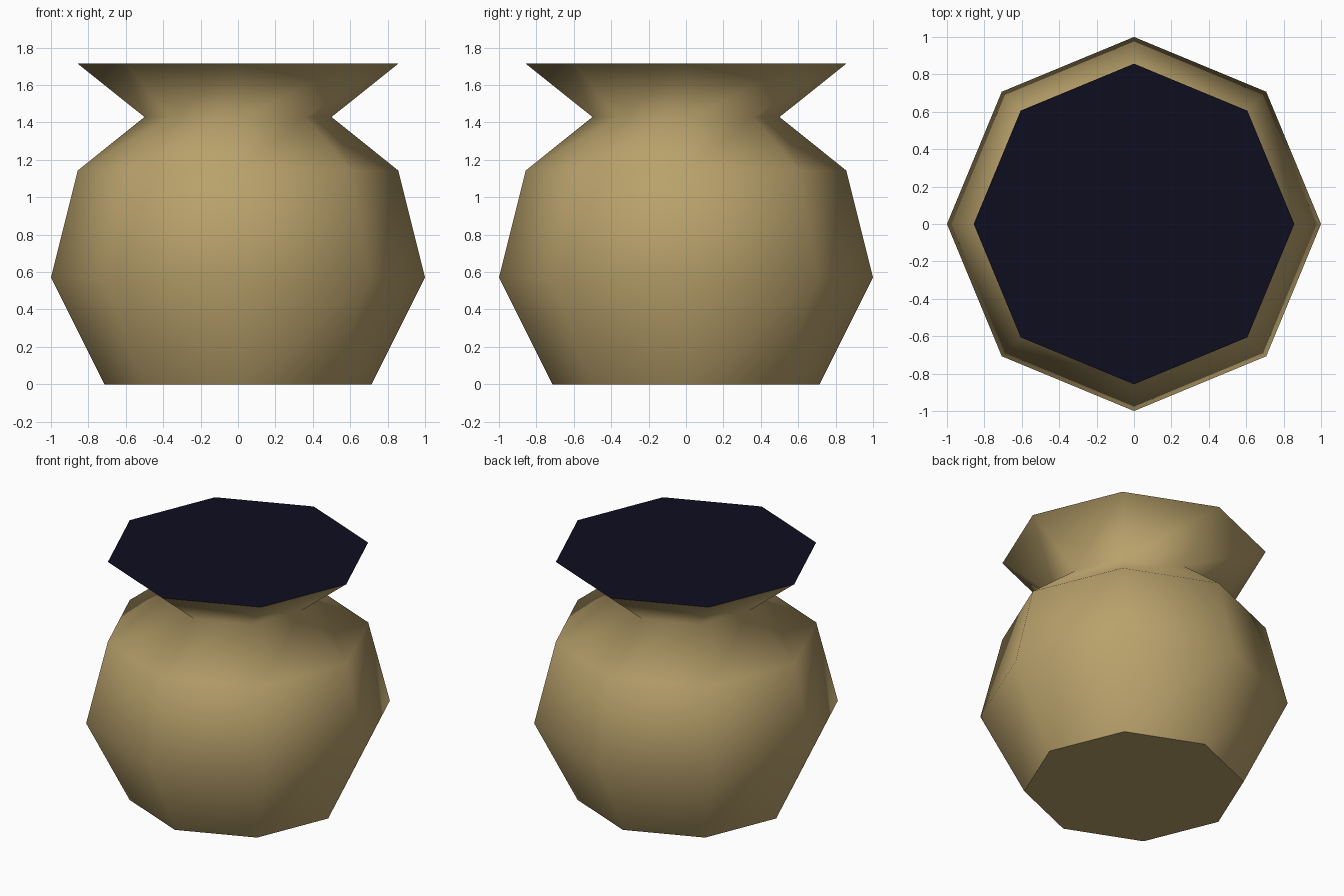
import bpy, bmesh, math

if "Cube" in bpy.data.objects:
    bpy.data.objects.remove(bpy.data.objects["Cube"])

SIDES = 8


def material(name, rgb):
    m = bpy.data.materials.new(name)
    m.diffuse_color = (*rgb, 1)
    m.use_nodes = True
    m.node_tree.nodes["Principled BSDF"].inputs["Base Color"].default_value = m.diffuse_color
    return m


def ring(bm, radius, z):
    """Octagon of vertices with corners on the axes."""
    return [bm.verts.new((radius * math.cos(math.tau * i / SIDES),
                          radius * math.sin(math.tau * i / SIDES), z))
            for i in range(SIDES)]


def finish(name, bm, mat):
    mesh = bpy.data.meshes.new(name)
    bm.to_mesh(mesh)
    bm.free()
    mesh.materials.append(mat)
    ob = bpy.data.objects.new(name, mesh)
    bpy.context.collection.objects.link(ob)
    return ob


clay = material("tan_clay", (0.48, 0.355, 0.146))
dark = material("dark_opening", (0.004, 0.004, 0.014))

# Pot: smooth walls from foot to flared rim, with a flat sharp-edged base
profile = [(0.714, 0), (1.0, 0.571), (0.857, 1.143), (0.5, 1.429), (0.857, 1.714)]
bm = bmesh.new()
rings = [ring(bm, r, z) for r, z in profile]
for low, high in zip(rings, rings[1:]):
    for i in range(SIDES):
        j = (i + 1) % SIDES
        bm.faces.new((low[i], low[j], high[j], high[i])).smooth = True
base = bm.faces.new(rings[0][::-1])
for e in base.edges:
    e.smooth = False
finish("pot_body", bm, clay)

# Opening: flat dark disc closing the rim
bm = bmesh.new()
bm.faces.new(ring(bm, 0.857, 1.714))
finish("pot_opening", bm, dark)
